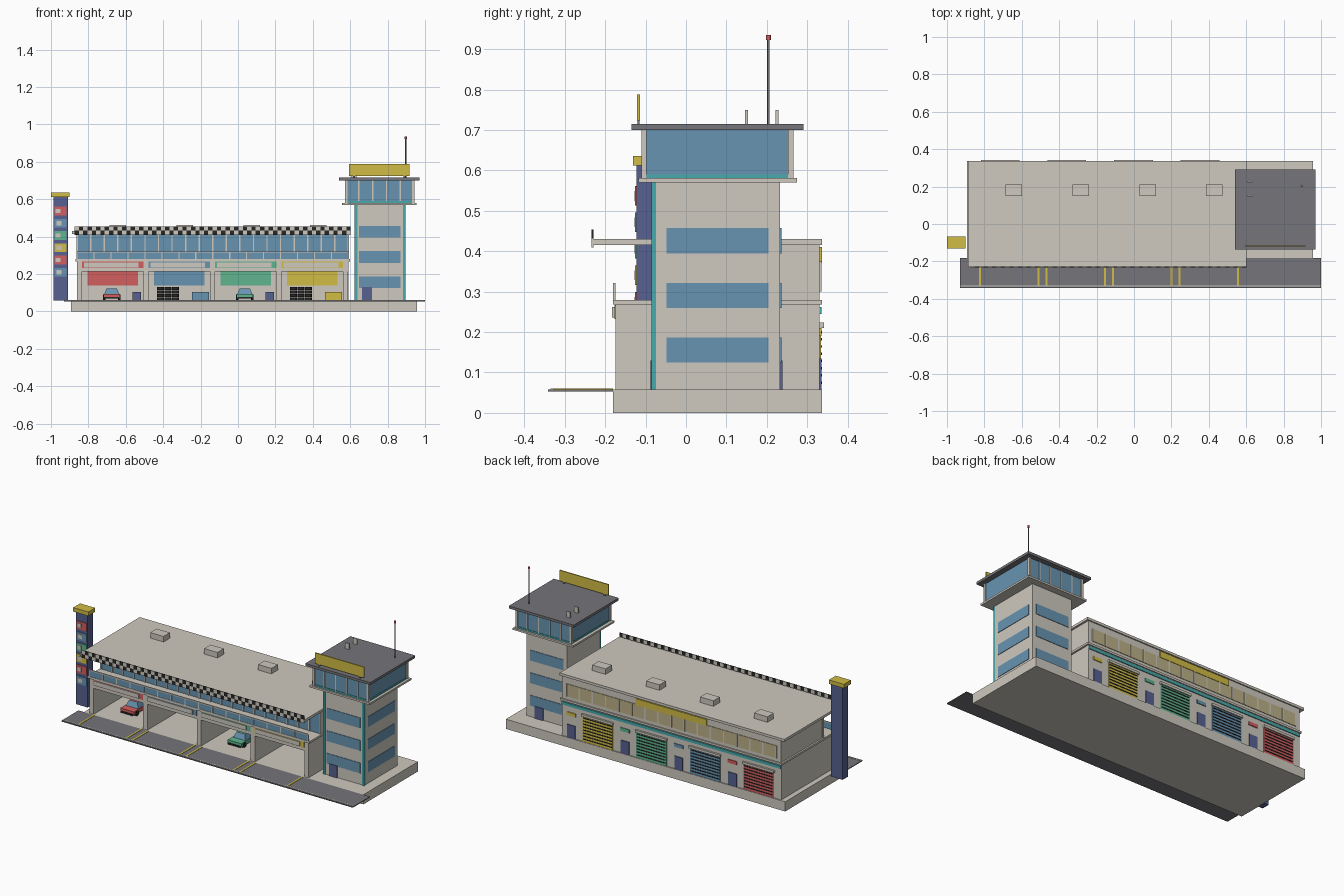
import bpy
import bmesh
import math
from mathutils import Matrix, Vector

default = bpy.data.objects.get("Cube")
if default:
    bpy.data.objects.remove(default, do_unlink=True)


def material(name, *srgb):
    """Flat material from display colour values."""
    linear = [((c + 0.055) / 1.055) ** 2.4 for c in srgb] + [1]
    mat = bpy.data.materials.new(name)
    mat.use_nodes = True
    mat.diffuse_color = linear
    shader = mat.node_tree.nodes["Principled BSDF"]
    shader.inputs["Base Color"].default_value = linear
    shader.inputs["Roughness"].default_value = 0.8
    return mat


CREAM = material("cream_wall", .81, .79, .75)
GLASS = material("window_blue", .41, .58, .70)
GREY = material("asphalt_grey", .46, .46, .48)
YELLOW = material("yellow", .82, .74, .27)
RED = material("red", .83, .37, .37)
GREEN = material("green", .37, .71, .56)
NAVY = material("navy", .34, .38, .57)
TEAL = material("teal", .28, .67, .68)
BLACK = material("black", .15, .15, .15)
TAN = material("tan_pane", .74, .69, .53)


def finish(name, bm, *mats):
    mesh = bpy.data.meshes.new(name)
    bm.to_mesh(mesh)
    bm.free()
    for mat in mats:
        mesh.materials.append(mat)
    obj = bpy.data.objects.new(name, mesh)
    bpy.context.collection.objects.link(obj)
    return obj


def box(name, mat, x, y, z):
    """Box spanning the given ranges."""
    bm = bmesh.new()
    bmesh.ops.create_cube(bm, size=1)
    low, high = (Vector(corner) for corner in zip(x, y, z))
    for v in bm.verts:
        v.co = (low + high) / 2 + v.co * (high - low)
    return finish(name, bm, mat)


def cylinder(name, mat, centre, radius, depth, axis="Z", sides=12):
    bm = bmesh.new()
    turn = Matrix.Rotation(math.pi / 2, 4, "Y") if axis == "X" else Matrix()
    bmesh.ops.create_cone(bm, cap_ends=True, segments=sides, radius1=radius, radius2=radius,
                          depth=depth, matrix=Matrix.Translation(centre) @ turn)
    obj = finish(name, bm, mat)
    for face in obj.data.polygons:
        face.use_smooth = len(face.vertices) == 4
    return obj


def around(centre, width):
    return (centre - width / 2, centre + width / 2)


def steps(start, end, count):
    return [start + (end - start) * i / count for i in range(count + 1)]


GROUND, FLOOR, ROOF = .058, .28, .43
WEST, EAST = -.86, .59
FRONT, BACK = -.174, .33
FULL = (WEST, EAST)

# Base and apron with painted lines
box("base_slab", CREAM, x=(-.893, .957), y=(-.181, .337), z=(0, GROUND))
box("apron", GREY, x=(-.93, 1), y=(-.342, -.181), z=(.053, GROUND))
box("apron_edge_line", CREAM, x=(-.93, 1), y=(-.335, -.328), z=(GROUND, .06))

# Ground floor shell
box("ground_back_wall", CREAM, x=FULL, y=(.31, BACK), z=(GROUND, .27))
box("front_lintel", CREAM, x=FULL, y=(FRONT, -.15), z=(.213, .27))
box("balcony_slab", CREAM, x=(-.87, .6), y=(-.181, .337), z=(.268, FLOOR))
walls = steps(-.848, .575, 4)
for wall in walls:
    box("bay_wall", CREAM, x=around(wall, .028), y=(FRONT, BACK), z=(GROUND, .27))

# Car in a service bay
def car(paint, x, y):
    box("car_body", paint, x=around(x, .09), y=around(y, .17), z=(.07, .092))
    bm = bmesh.new()
    bmesh.ops.create_cube(bm, size=1)
    for v in bm.verts:
        taper = .7 if v.co.z > 0 else 1
        v.co = (x + v.co.x * .08 * taper, y + .01 + v.co.y * .1 * taper, .107 + v.co.z * .03)
    for face in bm.faces:
        face.material_index = 0 if abs(face.normal.z) > .9 else 1
    finish("car_cabin", bm, paint, GLASS)
    box("car_bumper", BLACK, x=around(x, .08), y=around(y, .178), z=(.068, .077))
    for side in (-1, 1):
        for end in (-1, 1):
            cylinder("car_wheel", BLACK, (x + side * .04, y + end * .055, .074), .016, .014, "X")


# Service bays, front fittings and rear doors
bay_paints = (RED, GLASS, GREEN, YELLOW)
for i, paint in enumerate(bay_paints):
    left, right = walls[i] + .014, walls[i + 1] - .014
    mid = (left + right) / 2
    box("bay_colour_plate", paint, x=(left, right), y=(-.177, FRONT), z=(.232, .267))
    box("bay_sign_beam", CREAM, x=(left + .01, right - .025), y=(-.183, -.177), z=(.236, .262))
    box("bay_back_band", paint, x=around(mid, .27), y=(.304, .31), z=(.14, .213))
    for edge in (left + .01, right - .005):
        box("parking_line", YELLOW, x=around(edge, .01), y=(-.328, -.181), z=(GROUND, .06))
    if i % 2 == 0:
        car(paint, mid - .005, 0)
        box("tool_cabinet", NAVY, x=around(right - .035, .045), y=(.25, .3), z=(GROUND, .105))
    else:
        for column in (-.1, -.06, -.02):
            for level in range(4):
                cylinder("stacked_tyre", BLACK, (mid + column, .25, .068 + level * .018), .018, .015)
        box("workbench", paint, x=around(right - .05, .09), y=(.25, .3), z=(GROUND, .105))

    door = mid - .045
    box("rear_shutter", paint, x=around(door, .2), y=(BACK, .334), z=(GROUND, .212))
    for level in steps(.075, .2, 7):
        box("shutter_slat", BLACK, x=around(door, .19), y=(.334, .336), z=around(level, .006))
    box("shutter_housing", CREAM, x=around(door, .208), y=(BACK, .341), z=(.21, .224))
    box("rear_door", NAVY, x=around(mid + .13, .055), y=(BACK, .335), z=(GROUND, .135))
    box("rear_door_sign", paint, x=around(mid + .13, .06), y=(BACK, .335), z=(.19, .21))
box("rear_stripe", TEAL, x=FULL, y=(BACK, .335), z=(.245, .262))

# Upper storey with front glazing and rear panes
box("upper_storey", CREAM, x=FULL, y=(-.06, BACK), z=(FLOOR, .415))
box("front_glazing", GLASS, x=FULL, y=(-.065, -.06), z=(FLOOR, .41))
for x in steps(WEST, EAST, 20):
    box("front_mullion", CREAM, x=around(x, .007), y=(-.07, -.06), z=(FLOOR, .415))
box("rear_panes", TAN, x=(-.83, .56), y=(BACK, .333), z=(.3, .375))
for x in steps(-.83, .56, 16):
    box("rear_mullion", CREAM, x=around(x, .008), y=(BACK, .335), z=(.3, .375))
box("rear_sign", YELLOW, x=(-.37, .1), y=(BACK, .336), z=(.372, .41))

# Balcony railing
box("railing_glass", GLASS, x=FULL, y=(-.179, -.176), z=(FLOOR, .315))
box("railing_top", CREAM, x=FULL, y=(-.181, -.174), z=(.315, .321))
for x in steps(WEST, EAST, 16):
    box("railing_post", CREAM, x=around(x, .006), y=(-.181, -.174), z=(FLOOR, .315))

# Roof, rooftop units and checkered fascia
box("main_roof", CREAM, x=(-.887, .602), y=(-.23, .337), z=(.415, ROOF))
for x in steps(-.642, .43, 3):
    box("rooftop_unit", CREAM, x=around(x, .088), y=(.15, .21), z=(ROOF, .463))
bm = bmesh.new()
bmesh.ops.create_grid(bm, x_segments=64, y_segments=2, size=.5)
for v in bm.verts:
    v.co = (-.136 + v.co.x * 1.476, -.231, .432 + v.co.y * .045)
bm.normal_update()
for face in bm.faces:
    centre = face.calc_center_median()
    column = int((centre.x + 1) / (1.476 / 64) + .1)
    face.material_index = (column + (centre.z > .432)) % 2
fascia = finish("checkered_fascia", bm, BLACK, CREAM)
fascia.modifiers.new("thickness", "SOLIDIFY").thickness = .005
fascia.modifiers["thickness"].offset = 0

# Tower shaft
SIDE = .893
box("tower_shaft", CREAM, x=(.626, SIDE), y=(-.082, .233), z=(GROUND, .57))
for x in (.631, .888):
    box("tower_corner_trim", TEAL, x=around(x, .014), y=(-.086, -.074), z=(GROUND, .57))
for z in (.156, .291, .426):
    height = around(z, .062)
    box("tower_front_window", GLASS, x=(.647, .868), y=(-.085, -.082), z=height)
    box("tower_back_window", GLASS, x=(.647, .868), y=(.233, .236), z=height)
    box("tower_side_window", GLASS, x=(SIDE, .896), y=(-.048, .204), z=height)
box("tower_front_door", NAVY, x=(.663, .717), y=(-.088, -.082), z=(GROUND, .13))
box("tower_back_door", NAVY, x=(.78, .835), y=(.233, .239), z=(GROUND, .13))

# Control room
LEFT, RIGHT, NEAR, FAR = .572, .942, -.11, .265
box("control_floor", CREAM, x=(.556, .955), y=(-.118, .275), z=(.57, .581))
box("control_glass", GLASS, x=(LEFT + .005, RIGHT - .005), y=(NEAR + .005, FAR - .005), z=(.58, .7))
box("control_teal_band", TEAL, x=(LEFT + .002, RIGHT - .002), y=(NEAR + .002, FAR - .002), z=(.581, .59))
for x in (LEFT + .006, RIGHT - .006):
    for y in (NEAR + .006, FAR - .006):
        box("control_corner_post", CREAM, x=around(x, .013), y=around(y, .013), z=(.58, .7))
for x in steps(LEFT, RIGHT, 5)[1:-1]:
    for y in (NEAR + .005, FAR - .005):
        box("control_mullion", CREAM, x=around(x, .007), y=around(y, .006), z=(.58, .7))
box("control_roof", GREY, x=(.54, .97), y=(-.135, .291), z=(.7, .715))

# Rooftop sign, vents and antenna
box("rooftop_sign", YELLOW, x=(.594, .918), y=(-.121, -.114), z=(.724, .788))
for x in (.62, .89):
    box("rooftop_sign_post", GREY, x=around(x, .012), y=(-.12, -.115), z=(.713, .726))
for y in (.15, .225):
    box("roof_vent", CREAM, x=around(.62, .025), y=around(y, .008), z=(.715, .75))
cylinder("antenna_mast", GREY, (.897, .204, .82), .003, .21, sides=8)
cylinder("antenna_light", RED, (.897, .204, .929), .006, .012, sides=8)

# Pylon sign
box("pylon", NAVY, x=(-.987, -.91), y=(-.122, -.073), z=(GROUND, .612))
box("pylon_cap", YELLOW, x=(-1, -.9), y=(-.131, -.066), z=(.612, .636))
pylon_paints = (RED, GLASS, GREEN, YELLOW, RED, GLASS)
for i, paint in enumerate(pylon_paints):
    z = .537 - i * .0655
    box("pylon_panel", paint, x=around(-.948, .064), y=(-.126, -.122), z=around(z, .048))
    box("pylon_picture", CREAM, x=around(-.958 if i % 2 else -.962, .026), y=(-.128, -.126), z=around(z, .024))
